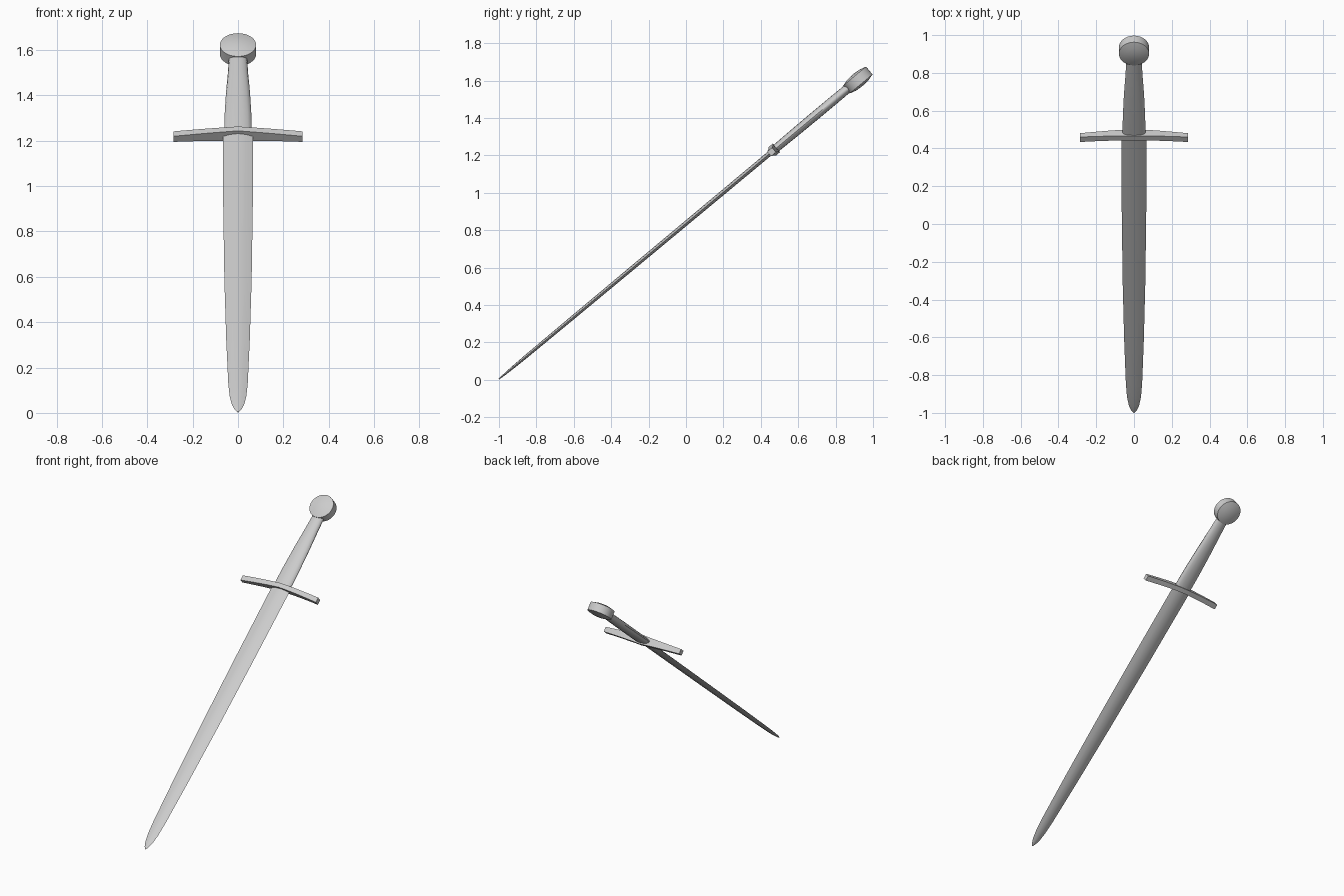
import bpy, bmesh, math
from mathutils import Matrix, Vector

if "Cube" in bpy.data.objects:
    bpy.data.objects.remove(bpy.data.objects["Cube"])

# Sword is modelled flat (length on Y from the tip, thickness on Z), then tilted
TILT = Matrix.Translation((0, -1, 0.004)) @ Matrix.Rotation(math.radians(39.8), 4, 'X')


def loft(name, rings, angle=30):
    """Skin a list of equal-length vertex rings and cap both ends."""
    bm = bmesh.new()
    rows = [[bm.verts.new(TILT @ Vector(p)) for p in r] for r in rings]
    n = len(rows[0])
    for a, b in zip(rows, rows[1:]):
        for i in range(n):
            j = (i + 1) % n
            bm.faces.new((a[i], a[j], b[j], b[i]))
    bm.faces.new(rows[0])
    bm.faces.new(rows[-1])
    bmesh.ops.recalc_face_normals(bm, faces=bm.faces)
    me = bpy.data.meshes.new(name)
    bm.to_mesh(me)
    bm.free()
    ob = bpy.data.objects.new(name, me)
    bpy.context.collection.objects.link(ob)
    bpy.ops.object.select_all(action='DESELECT')
    ob.select_set(True)
    bpy.context.view_layer.objects.active = ob
    bpy.ops.object.shade_smooth_by_angle(angle=math.radians(angle))
    return ob


# Blade: lens-shaped section with sharp edges and a rounded point
SECTION = [(1, 0), (0.5, 0.75), (0, 1), (-0.5, 0.75), (-1, 0), (-0.5, -0.75), (0, -1), (0.5, -0.75)]
blade = [(0.0, 0.003, 0.002), (0.015, 0.014, 0.004), (0.05, 0.027, 0.006), (0.11, 0.037, 0.008),
         (0.2, 0.043, 0.0095), (0.5, 0.052, 0.011), (0.9, 0.06, 0.012), (1.4, 0.065, 0.013),
         (1.91, 0.067, 0.014)]
loft("blade", [[(u * w, s, v * t) for u, v in SECTION] for s, w, t in blade], 20)

# Guard: bar curving toward the point, thinner at its ends
guard = []
for i in range(-6, 7):
    f = abs(i) / 6
    s = 1.916 - 0.019 * f ** 1.5
    hs, ht = 0.015 + 0.002 * f, 0.03 - 0.014 * f ** 0.8
    guard.append([(0.285 * i / 6, s + a * hs, b * ht) for a, b in ((-1, -1), (1, -1), (1, 1), (-1, 1))])
loft("guard", guard)

# Grip: flattened oval tapering toward the pommel
grip = [(1.925, 0.061, 0.022), (2.05, 0.059, 0.024), (2.2, 0.053, 0.025), (2.33, 0.045, 0.025), (2.44, 0.04, 0.024)]
loft("grip", [[(w * math.cos(k * math.tau / 16), s, t * math.sin(k * math.tau / 16)) for k in range(16)]
              for s, w, t in grip], 40)

# Pommel: upright disc with slightly domed faces
disc = [(0.01, -0.04), (0.045, -0.037), (0.08, -0.027), (0.08, 0.027), (0.045, 0.037), (0.01, 0.04)]
loft("pommel", [[(r * math.cos(k * math.tau / 32), 2.497 + r * math.sin(k * math.tau / 32), z)
                 for k in range(32)] for r, z in disc])
